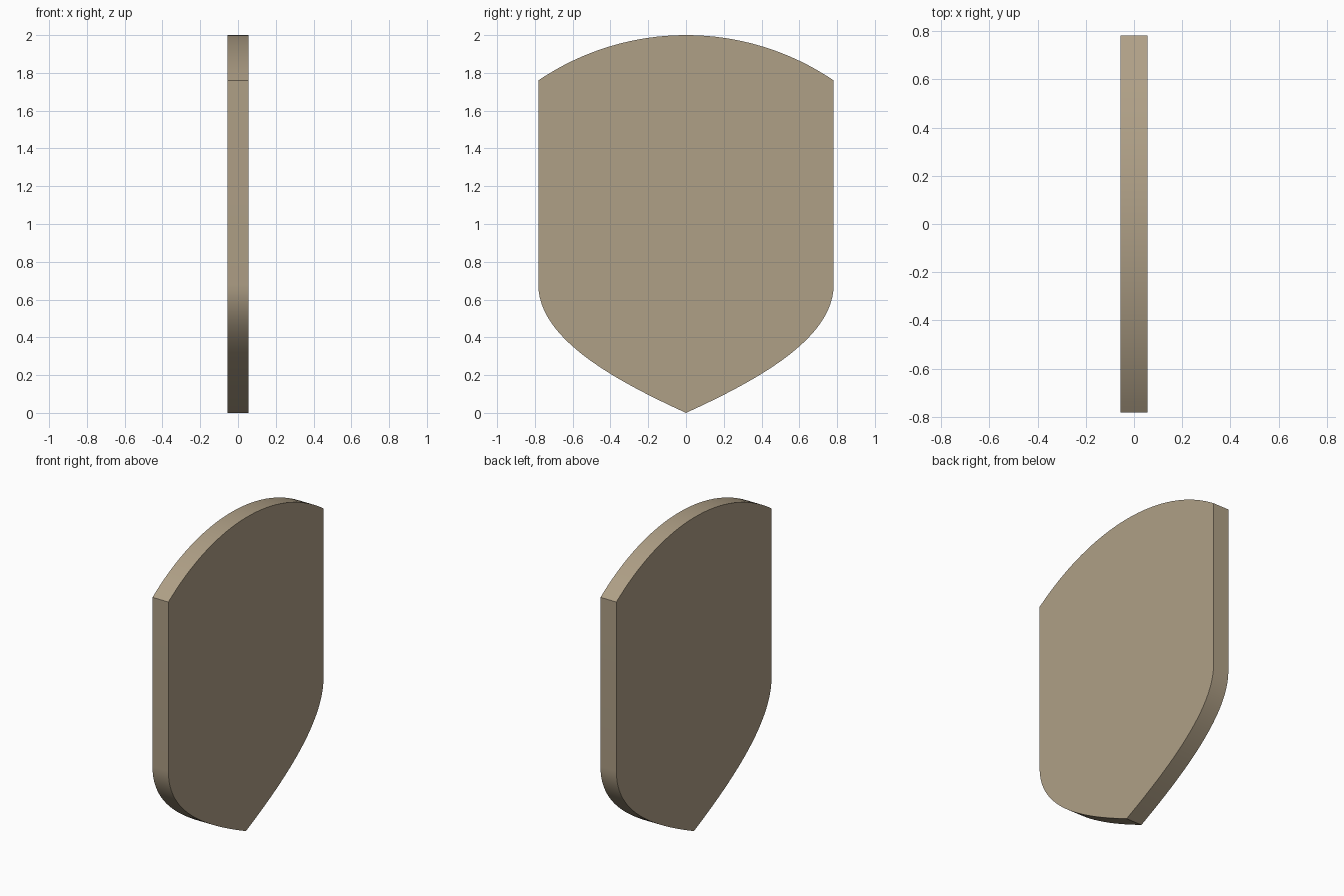
import bpy, bmesh, math
from mathutils import Vector
from mathutils.geometry import interpolate_bezier

if "Cube" in bpy.data.objects:
    bpy.data.objects.remove(bpy.data.objects["Cube"])

HALF_W, HALF_T = 0.782, 0.056
SHOULDER, TOP = 1.76, 2.0

# Right half of the outline (y, z): curved lower edge, from the point up to the side
half = [(p.x, p.y) for p in interpolate_bezier(
    Vector((0, 0)), Vector((0.40, 0.182)),
    Vector((HALF_W, 0.40)), Vector((HALF_W, 0.68)), 25)]

# Shallow circular arc across the top, from shoulder to centre
sag = TOP - SHOULDER
radius = (HALF_W ** 2 + sag ** 2) / (2 * sag)
angle = math.asin(HALF_W / radius)
for i in range(17):
    a = angle * (1 - i / 16)
    half.append((radius * math.sin(a), TOP - radius + radius * math.cos(a)))

# Mirror to the full outline, skipping the two centre points
outline = half + [(-y, z) for y, z in reversed(half[1:-1])]

# Flat plate extruded along x
bm = bmesh.new()
face = bm.faces.new([bm.verts.new((-HALF_T, y, z)) for y, z in outline])
ext = bmesh.ops.extrude_face_region(bm, geom=[face])
verts = [g for g in ext["geom"] if isinstance(g, bmesh.types.BMVert)]
bmesh.ops.translate(bm, verts=verts, vec=(2 * HALF_T, 0, 0))
bmesh.ops.recalc_face_normals(bm, faces=bm.faces)
mesh = bpy.data.meshes.new("shield_plate")
bm.to_mesh(mesh)
bm.free()

plate = bpy.data.objects.new("shield_plate", mesh)
bpy.context.collection.objects.link(plate)

# Tan surface
mat = bpy.data.materials.new("tan")
mat.diffuse_color = (0.43, 0.35, 0.24, 1)
mat.use_nodes = True
mat.node_tree.nodes["Principled BSDF"].inputs["Base Color"].default_value = mat.diffuse_color
mesh.materials.append(mat)

# Smooth rim with crisp edges
bpy.context.view_layer.objects.active = plate
plate.select_set(True)
bpy.ops.object.shade_smooth_by_angle(angle=math.radians(30))
